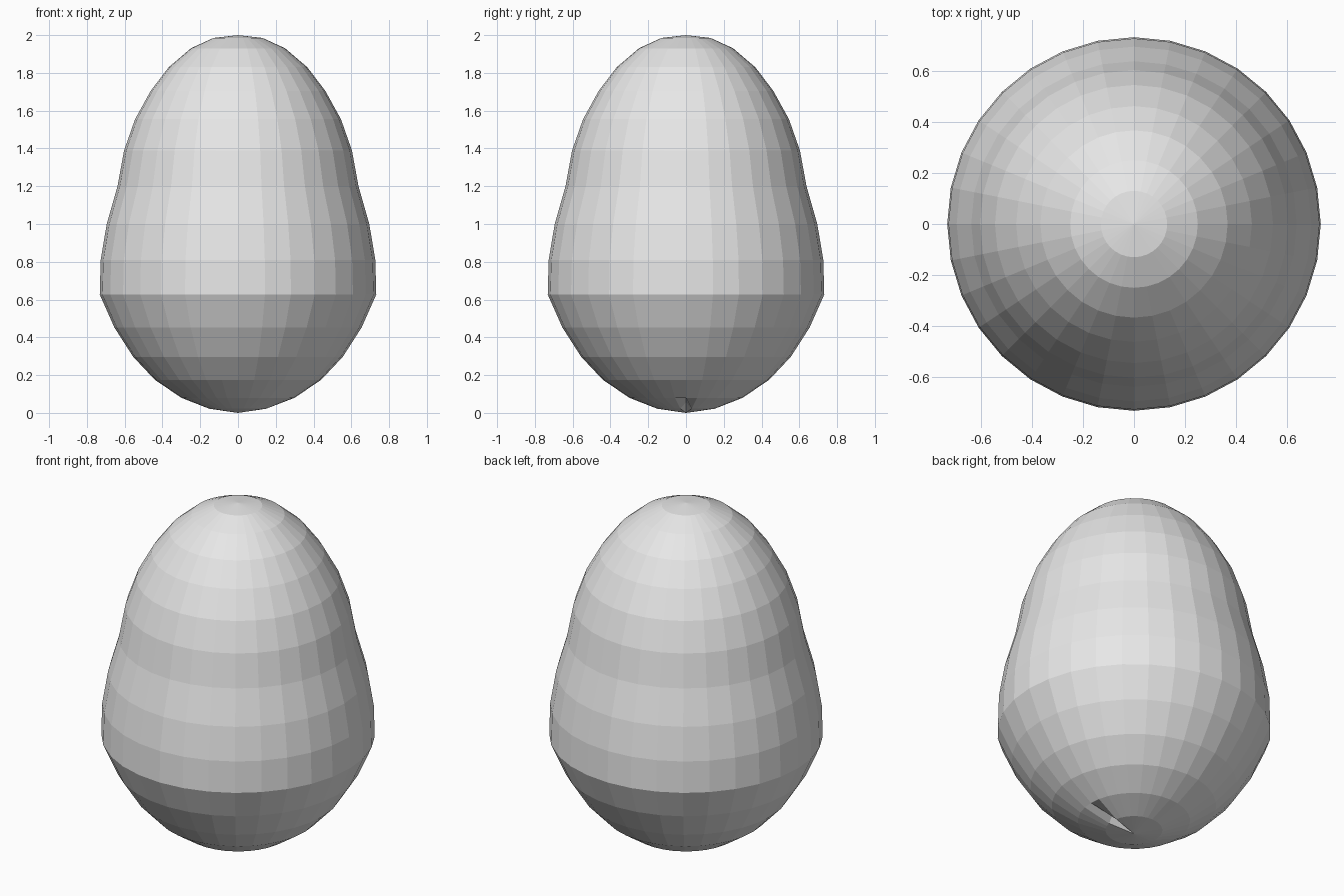
import bpy, bmesh, math

cube = bpy.data.objects.get("Cube")
if cube:
    bpy.data.objects.remove(cube, do_unlink=True)

SEGMENTS, RINGS = 32, 16

# Egg profile from top pole to bottom pole: (radius, height)
PROFILE = [(0, 2.0), (.13, 1.985), (.25, 1.93), (.367, 1.83), (.462, 1.705),
           (.545, 1.555), (.603, 1.39), (.638, 1.2), (.695, 1.0),
           (.727, .81), (.732, .627), (.655, .453), (.555, .297),
           (.44, .175), (.3, .08), (.152, .022), (0, 0.0)]

# Shell colour
shell = bpy.data.materials.new("shell_grey")
shell.use_nodes = True
colour = (.8, .8, .8, 1)
shell.diffuse_color = colour
shell.node_tree.nodes["Principled BSDF"].inputs["Base Color"].default_value = colour

# Egg: a sphere whose rings are refitted to the profile
bm = bmesh.new()
bmesh.ops.create_uvsphere(bm, u_segments=SEGMENTS, v_segments=RINGS, radius=1)
for v in bm.verts:
    ring = round(math.acos(max(-1, min(1, v.co.z))) / math.pi * RINGS)
    angle = math.atan2(v.co.y, v.co.x)
    radius, height = PROFILE[ring]
    # Small crease beside the bottom pole
    if ring == RINGS - 1 and abs(angle) < .01:
        height += .035
    v.co = (radius * math.cos(angle), radius * math.sin(angle), height)
bmesh.ops.recalc_face_normals(bm, faces=bm.faces)

mesh = bpy.data.meshes.new("egg")
bm.to_mesh(mesh)
bm.free()
mesh.materials.append(shell)
egg = bpy.data.objects.new("egg", mesh)
bpy.context.collection.objects.link(egg)
